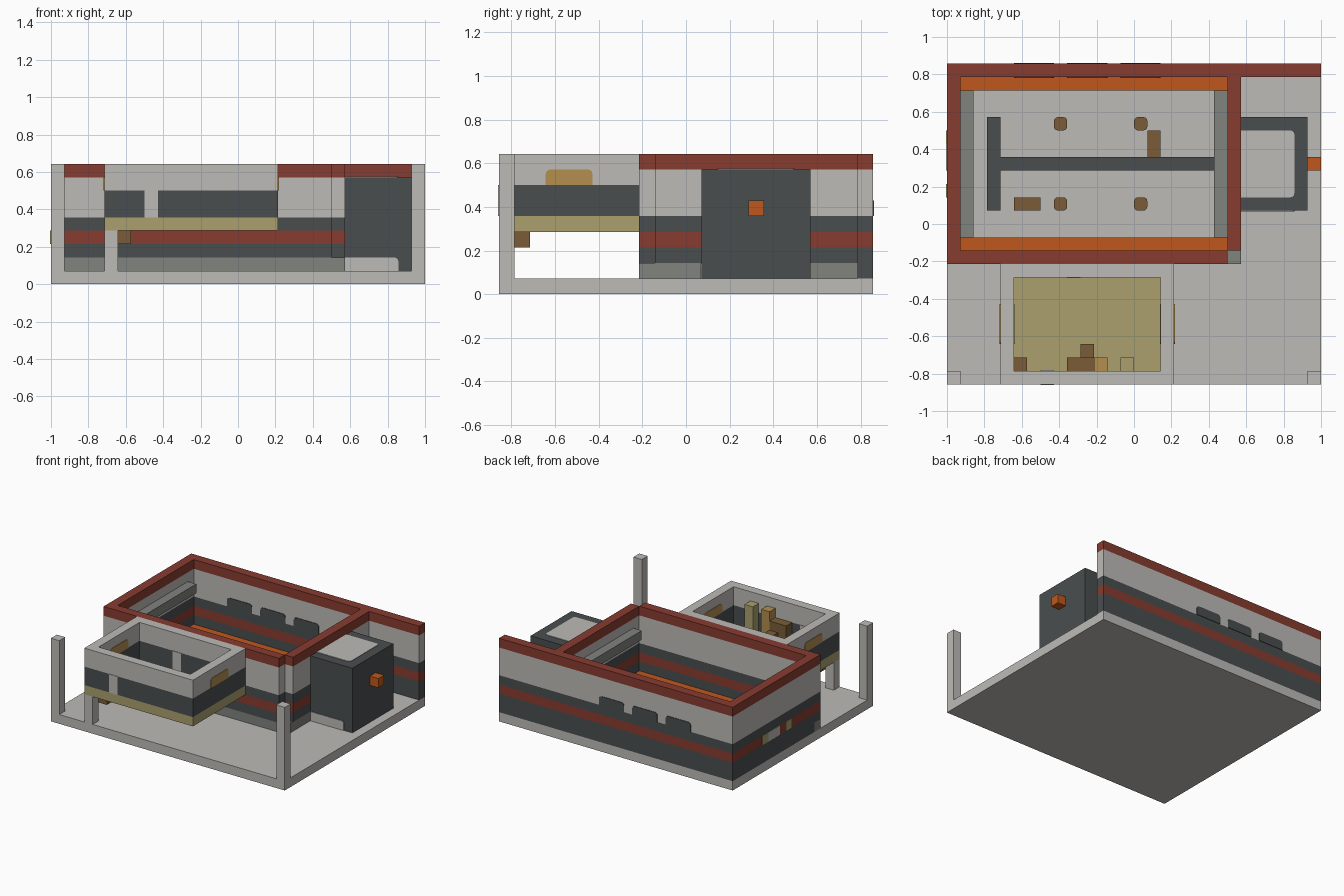
import bpy, bmesh
from mathutils import Vector

cube = bpy.data.objects.get("Cube")
if cube:
    bpy.data.objects.remove(cube, do_unlink=True)

U = 1 / 14          # one block
T = 0.06            # plate thickness in blocks
ORIGIN = Vector((-14, -12, 0))


def material(name, rgb):
    lin = [(c / 255) ** 2.2 for c in rgb] + [1]
    m = bpy.data.materials.new(name)
    m.use_nodes = True
    m.diffuse_color = lin
    bsdf = m.node_tree.nodes["Principled BSDF"]
    bsdf.inputs["Base Color"].default_value = lin
    bsdf.inputs["Roughness"].default_value = 0.9
    return m


LIGHT = material("light grey", (188, 186, 182))
DARK = material("dark slate", (75, 79, 80))
RED = material("brick red", (134, 62, 52))
ORANGE = material("orange", (190, 88, 34))
MID = material("mid grey", (127, 130, 125))
SAND = material("sand", (169, 158, 110))
TAN = material("tan", (177, 141, 80))
BROWN = material("brown", (122, 93, 58))


def block(name, lo, hi, mats, cuts=(), round_axis=None, rounded=None):
    """Box in block units; cuts split it into bands by height, one material each."""
    mats = mats if isinstance(mats, list) else [mats]
    lo, hi = Vector(lo), Vector(hi)
    size = hi - lo
    bm = bmesh.new()
    bmesh.ops.create_cube(bm, size=1)
    for v in bm.verts:
        v.co = lo + Vector([(v.co[a] + 0.5) * size[a] for a in range(3)])
    if rounded:
        def picked(e):
            mid = (e.verts[0].co + e.verts[1].co) / 2 - lo
            along = e.verts[0].co - e.verts[1].co
            return abs(along[round_axis]) > 0.01 and rounded(*[mid[a] / size[a] for a in range(3)])
        bmesh.ops.bevel(bm, geom=[e for e in bm.edges if picked(e)], offset=0.3,
                        segments=3, profile=0.5, affect='EDGES')
    for z in cuts:
        bmesh.ops.bisect_plane(bm, geom=bm.verts[:] + bm.edges[:] + bm.faces[:],
                               plane_co=(0, 0, z), plane_no=(0, 0, 1))
    for f in bm.faces:
        z = f.calc_center_median().z
        f.material_index = sum(z > c for c in cuts)
    for v in bm.verts:
        v.co = (v.co + ORIGIN) * U
    bmesh.ops.recalc_face_normals(bm, faces=bm.faces)
    me = bpy.data.meshes.new(name)
    bm.to_mesh(me)
    bm.free()
    for m in mats:
        me.materials.append(m)
    ob = bpy.data.objects.new(name, me)
    bpy.context.collection.objects.link(ob)
    return ob


def top_corners(x, y, z):
    return z > 0.9


# Base slab and front corner posts
block("base", (0, 0, 0), (28, 24, 1), LIGHT)
for side, x in (("right", 0), ("left", 27)):
    block(side + "_corner_post", (x, 0, 1), (x + 1, 1, 9), LIGHT)

# Striped hall walls
CUTS = (2, 3, 4, 5, 8)
plinth = [MID, DARK, RED, DARK, LIGHT, RED]
plain = [DARK] + plinth[1:]
block("hall_back_wall", (0, 23, 1), (28, 24, 9), plain, CUTS)
block("hall_right_wall", (0, 10, 1), (1, 23, 9), plain, CUTS)
block("hall_front_wall", (0, 9, 1), (21, 10, 9), plinth, CUTS)
block("hall_left_wall", (21, 10, 1), (22, 23, 9), plinth, CUTS)
block("hall_corner_plinth", (21, 9, 1), (22, 10, 2), MID)

# Back wall windows, inside and outside
for x in (5, 9, 13):
    for side, y in (("outer", 24), ("inner", 23 - T)):
        block(side + "_back_window", (x, y, 5), (x + 3, y + T, 6), DARK,
              round_axis=1, rounded=top_corners)

# Painted panels on the end wall
for name, y0, y1, m in (("end_panel", 16, 18, LIGHT), ("end_panel_rear_edge", 18, 19, SAND),
                        ("end_panel_front_edge", 14, 15, SAND)):
    block(name, (-T, y0, 3), (0, y1, 4), m)

# Hall interior: benches, shelves, partition
for side, y in (("front", 10), ("back", 22)):
    block(side + "_bench", (1, y, 1), (21, y + 1, 2), ORANGE)
for side, x in (("right", 1), ("left", 20)):
    block(side + "_shelf", (x, 11, 6), (x + 1, 22, 7), MID)
block("long_partition", (4, 16, 1), (20, 17, 3), DARK)
block("cross_partition", (3, 13, 1), (4, 20, 3), DARK)

# Stools and small benches
for x in (8, 14):
    for y in (13, 19):
        block("stool", (x, y, 1), (x + 1, y + 1, 2), BROWN,
              round_axis=2, rounded=lambda *p: True)
block("side_bench", (15, 17, 1), (16, 19, 2), BROWN)
block("front_stool_bench", (5, 13, 1), (7, 14, 2), BROWN)

# Annex with light roof panel, door sill and lamp
block("annex", (22, 13, 1), (27, 20, 8), DARK)
block("annex_roof_panel", (22, 14, 8), (26, 19, 8 + T), LIGHT,
      round_axis=2, rounded=lambda x, y, z: x > 0.9)
block("annex_sill", (22, 13 - T, 1), (26, 13, 2), LIGHT,
      round_axis=1, rounded=lambda x, y, z: x > 0.9 and z > 0.9)
block("annex_lamp", (27, 16, 5), (28, 17, 6), ORANGE)

# Raised bay: floor, striped walls, mullions
block("bay_floor", (4, 0, 4), (17, 9, 5), SAND)
for name, lo, hi in (("front", (4, 0), (17, 1)), ("back", (4, 8), (17, 9)),
                     ("right", (4, 1), (5, 8)), ("left", (16, 1), (17, 8))):
    block("bay_" + name + "_wall", (*lo, 5), (*hi, 9), [DARK, LIGHT], (7,))
for x, y in ((7, -T), (7, 1), (9, 8 - T)):
    block("bay_mullion", (x, y, 5), (x + 1, y + T, 7), LIGHT)

# Side signs on both faces of the bay's side walls
for x in (4 - T, 5, 16 - T, 17):
    block("bay_side_sign", (x, 3, 7), (x + T, 6, 8), TAN,
          round_axis=0, rounded=top_corners)

# Bay leg, hanging block and furniture
block("bay_leg", (4, 0, 1), (5, 1, 4), LIGHT)
block("hanging_block", (5, 1, 3), (6, 2, 4), BROWN)
block("bay_stool", (5, 1, 5), (6, 2, 6), BROWN)
block("bay_desk", (9, 1, 5), (11, 2, 7), BROWN)
block("bay_chair", (10, 2, 5), (11, 3, 6), BROWN)
block("tan_cabinet", (11, 1, 5), (12, 2, 8), TAN)
block("sand_cabinet", (13, 1, 5), (14, 2, 8), SAND)
